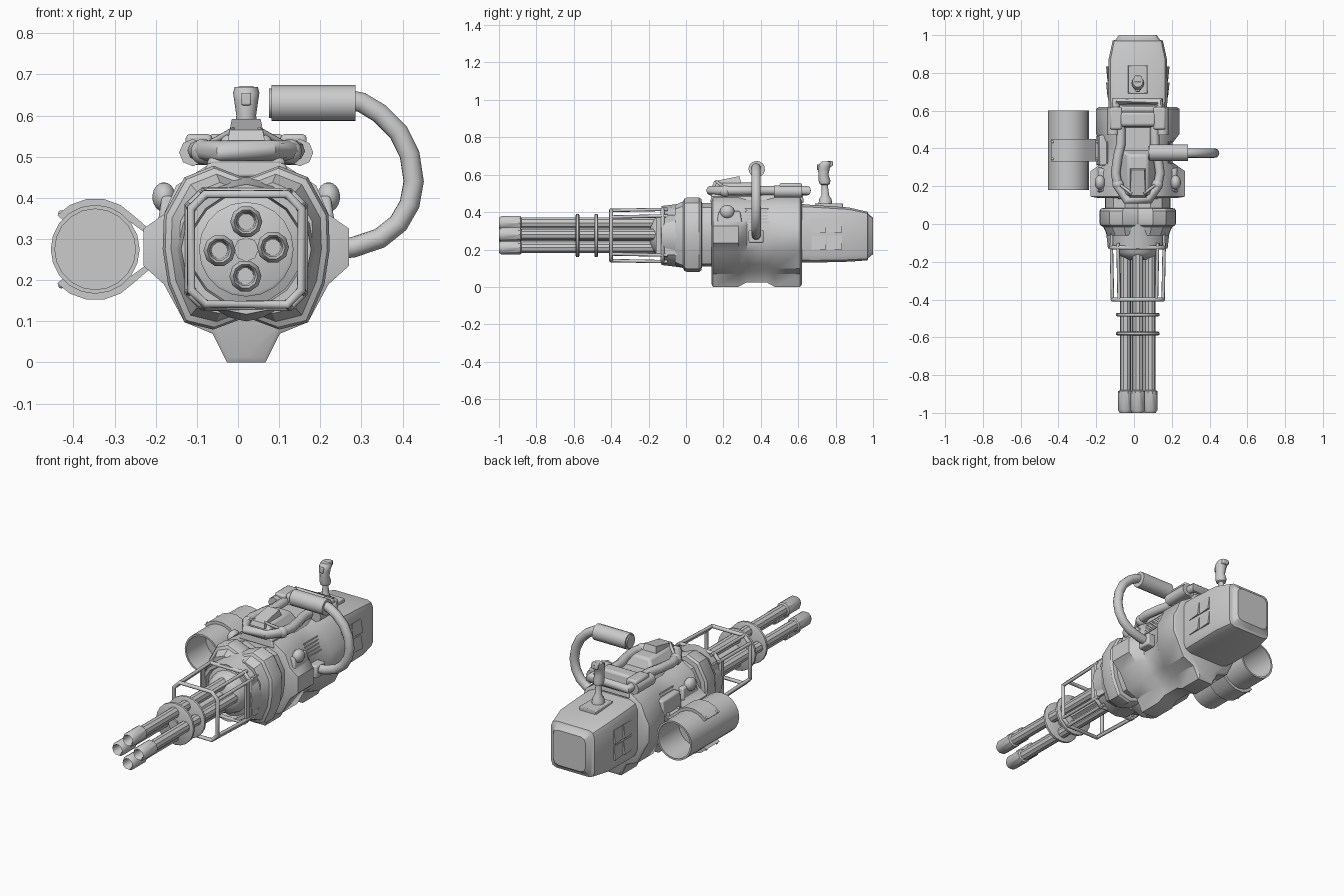
import bpy, bmesh, math
from mathutils import Vector

if "Cube" in bpy.data.objects:
    bpy.data.objects.remove(bpy.data.objects["Cube"])

CX, CZ = 0.02, 0.275          # main axis of the weapon
grey = bpy.data.materials.new("grey metal")
grey.diffuse_color = (0.6, 0.6, 0.6, 1)
grey.use_nodes = True
grey.node_tree.nodes["Principled BSDF"].inputs["Base Color"].default_value = grey.diffuse_color


def finish(name, bm, smooth=35):
    bmesh.ops.recalc_face_normals(bm, faces=bm.faces)
    me = bpy.data.meshes.new(name)
    bm.to_mesh(me)
    bm.free()
    ob = bpy.data.objects.new(name, me)
    bpy.context.collection.objects.link(ob)
    me.materials.append(grey)
    if smooth:
        bpy.ops.object.select_all(action='DESELECT')
        ob.select_set(True)
        bpy.context.view_layer.objects.active = ob
        bpy.ops.object.shade_smooth_by_angle(angle=math.radians(smooth))
    return ob


def loft(name, rings, caps=True, closed=False, smooth=35):
    """Skin a list of equal-length point rings."""
    bm = bmesh.new()
    vs = [[bm.verts.new(p) for p in r] for r in rings]
    n = len(vs[0])
    pairs = list(zip(vs, vs[1:])) + ([(vs[-1], vs[0])] if closed else [])
    for a, b in pairs:
        for i in range(n):
            j = (i + 1) % n
            bm.faces.new((a[i], a[j], b[j], b[i]))
    if caps and not closed:
        bm.faces.new(vs[0])
        bm.faces.new(vs[-1])
    return finish(name, bm, smooth)


def turned(name, prof, x=CX, z=CZ, n=16, closed=False, smooth=35):
    """Turn a (y, radius) profile about an axis along y."""
    rings = [[(x + r * math.cos(2 * math.pi * i / n), y, z + r * math.sin(2 * math.pi * i / n))
              for i in range(n)] for y, r in prof]
    return loft(name, rings, True, closed, smooth)


def mirrored(half, y):
    """Full cross-section from a right half listed bottom to top, both ends on the axis."""
    return [(CX + a, y, z) for a, z in half] + [(CX - a, y, z) for a, z in half[-2:0:-1]]


def tube(name, pts, r, cyclic=False, sides=8):
    """Sweep a circle along a path."""
    P = [Vector(p) for p in pts]
    rings, n, prev = [], len(P), None
    for i, p in enumerate(P):
        a = P[i - 1] if i or cyclic else p
        b = P[(i + 1) % n] if i < n - 1 or cyclic else p
        t = ((b - p).normalized() + (p - a).normalized()).normalized()
        u = prev if prev else t.orthogonal()
        u = (u - t * u.dot(t)).normalized()
        prev, v = u, t.cross(u)
        rings.append([p + r * (math.cos(k) * u + math.sin(k) * v)
                      for k in (2 * math.pi * j / sides for j in range(sides))])
    return loft(name, rings, True, cyclic, 50)


def box(name, x, y, z, top=(1, 1), bevel=0.0):
    """Box from three ranges; top scales the upper face in x and y."""
    mx, my = sum(x) / 2, sum(y) / 2
    corner = ((0, 0), (1, 0), (1, 1), (0, 1))
    low = [(x[i], y[j], z[0]) for i, j in corner]
    up = [(mx + (x[i] - mx) * top[0], my + (y[j] - my) * top[1], z[1]) for i, j in corner]
    ob = loft(name, [low, up])
    if bevel:
        m = ob.modifiers.new("bevel", 'BEVEL')
        m.width, m.segments = bevel, 2
    return ob


def ball(name, p, r, scale=(1, 1, 1)):
    bm = bmesh.new()
    bmesh.ops.create_uvsphere(bm, u_segments=14, v_segments=9, radius=r)
    for v in bm.verts:
        v.co = Vector([v.co[i] * scale[i] + p[i] for i in range(3)])
    return finish(name, bm, 60)


# barrels: four hollow tubes with thicker muzzles
for i, (x, z) in enumerate(((0.02, 0.342), (0.085, 0.28), (0.018, 0.21), (-0.045, 0.272))):
    turned(f"barrel_{i}", [(-0.85, 0.02), (-0.99, 0.024), (-1, 0.03), (-0.985, 0.039),
                           (-0.885, 0.039), (-0.88, 0.03), (-0.1, 0.03)], x, z, 10)
# barrel clamp discs
for i, y in enumerate((-0.58, -0.48)):
    turned(f"barrel_disc_{i}", [(y - .01, .108), (y - .006, .115), (y + .006, .115), (y + .01, .108)], n=20)
turned("barrel_core", [(-0.6, 0.03), (-0.1, 0.03)], n=8)

# rotor cone and front housing
turned("rotor_cone", [(-0.19, .05), (-0.17, .09), (-0.15, .105), (-0.11, .115), (-0.1, .14), (-0.02, .15)], n=20)
turned("front_housing", [(-0.07, .13), (-0.13, .14), (-0.13, .158), (-0.06, .166), (0.0, .175)], n=16)

# protective cage: front and rear frames joined by bars
def frame(y, h, c):
    return [(CX + a, y, CZ + b) for a, b in ((h - c, -h), (h, c - h), (h, h - c), (h - c, h),
                                             (c - h, h), (-h, h - c), (-h, c - h), (c - h, -h))]
tube("cage_front", frame(-0.4, 0.134, 0.035), 0.011, True)
tube("cage_rear", frame(-0.125, 0.14, 0.035), 0.011, True)
for i, (a, b) in enumerate(zip(frame(-0.4, 0.134, 0.035), frame(-0.1, 0.14, 0.035))):
    tube(f"cage_bar_{i}", [a, b], 0.009)
for s in (-1, 1):
    box(f"cage_plate_{s}", (CX + s * .138 - .006, CX + s * .138 + .006), (-0.16, -0.02), (0.17, 0.385))

# notched collar with spiked fins reaching forward
collar = ((0, .11), (.08, .08), (.15, .097), (.19, .19), (.203, .275), (.2, .36), (.15, .45), (.08, .478), (0, .447))
def grown(k):
    return [(a * k, CZ + (z - CZ) * k) for a, z in collar]
loft("collar", [mirrored(grown(k), y) for y, k in ((-.06, .8), (-.015, .9), (-.008, .97), (.005, 1),
                                                   (.07, 1), (.082, .96), (.085, .86))], smooth=30)
loft("neck", [mirrored(grown(.85), y) for y in (.08, .16)])

# main body: bulging sections with keel, side wings and a slim waist
wing = ((0, 0), (.047, 0), (.082, .07), (.15, .098), (.2, .19), (.25, .235), (.25, .325), (.2, .36), (.17, .43), (.09, .482), (0, .49))
back = ((0, 0), (.047, 0), (.082, .07), (.15, .098), (.195, .19), (.22, .235), (.22, .325), (.195, .37), (.17, .43), (.09, .482), (0, .49))
waist = ((0, .025), (.043, .025), (.07, .085), (.13, .12), (.17, .19), (.185, .235), (.185, .325), (.18, .36), (.155, .43), (.08, .48), (0, .49))
small = [(a * .93, CZ + (z - CZ) * .95) for a, z in back]
loft("main_body", [mirrored(s, y) for s, y in ((small, .137), (wing, .145), (wing, .28), (waist, .325),
                                               (waist, .43), (back, .475), (back, .61), (small, .62))], smooth=40)

# tapered rear box
def rounded(y, h, z0, z1, c):
    return mirrored(((0, z0), (h - c, z0), (h - c * .3, z0 + c * .3), (h, z0 + c),
                     (h, z1 - c), (h - c * .3, z1 - c * .3), (h - c, z1), (0, z1)), y)
loft("rear_box", [rounded(.6, .155, .13, .445, .05), rounded(.68, .157, .13, .438, .04),
                  rounded(.87, .155, .135, .425, .035), rounded(.97, .133, .142, .402, .03),
                  rounded(.975, .118, .155, .39, .03), rounded(1.0, .1, .175, .37, .03)], smooth=30)

for s in (-1, 1):
    # rear louvres: flared shutters with frames
    for k, z in enumerate((.2, .29)):
        for j, y in enumerate((.67, .755)):
            inn, out = CX + s * .14, CX + s * .168
            loft(f"rear_louvre_{s}_{k}_{j}", [
                [(inn, y, z), (inn, y + .078, z), (out, y + .078, z), (CX + s * .16, y, z)],
                [(inn, y, z + .075), (inn, y + .078, z + .075), (CX + s * .158, y + .078, z + .075),
                 (CX + s * .158, y, z + .075)]])
    # waist vents
    for k in range(5):
        z = .342 + k * .017
        w = CX + s * (.187 - k * .006)
        box(f"vent_slat_{s}_{k}", sorted((CX + s * .12, w)), (.3, .45), (z, z + .009))
    # shoulder knobs on small mounts
    ball(f"shoulder_knob_{s}", (CX + s * .2, .22, .402), .036, (.8, 1.1, 1))
    box(f"knob_mount_{s}", (CX + s * .18 - .035, CX + s * .18 + .035), (.165, .3), (.34, .405), (.7, .85), .008)

# top cover, hump and sight block
box("top_cover", (CX - .11, CX + .11), (.13, .63), (.45, .505), (.75, .97), .008)
box("top_hump", (CX - .1, CX + .1), (.13, .4), (.48, .558), (.5, .75), .012)
loft("sight_block", [[(CX + a, y, z) for a, y, z in r] for r in (
    ((-.045, .14, .54), (.045, .14, .54), (.045, .3, .54), (-.045, .3, .54)),
    ((-.04, .15, .565), (.04, .15, .565), (.035, .285, .592), (-.035, .285, .592)))])
box("rear_saddle", (CX - .11, CX + .11), (.51, .6), (.49, .555), (.85, .8), .012)

# rail loop around the top
half = ((.06, .13), (.105, .2), (.118, .27), (.105, .36), (.09, .42), (.09, .5), (.115, .6), (.115, .65))
rail = [(CX + a, y, .515) for a, y in half] + [(CX - a, y, .515) for a, y in half[::-1]]
tube("top_rail", rail, .025, True)
for s in (-1, 1):
    ball(f"rail_joint_{s}", (CX + s * .105, .21, .512), .031)
    box(f"rail_clamp_{s}", (CX + s * .115 - .032, CX + s * .115 + .032), (.5, .62), (.48, .555), bevel=.01)
    tube(f"rear_rail_end_{s}", [(CX + s * .13, .47, .51), (CX + s * .13, .62, .51)], .033)
    tube(f"cover_strut_{s}", [(CX + s * .11, .22, .52), (CX + s * .03, .16, .565)], .008)

# carry handle: padded grip on a curved arm
arm = ((.27, .638), (.3, .632), (.345, .605), (.39, .56), (.417, .505), (.427, .44), (.417, .385),
       (.39, .338), (.345, .302), (.28, .28), (.16, .268))
tube("handle_arm", [(x, .375, z) for x, z in arm], .025, sides=12)
tube("handle_grip", [(x, .378, .63) for x in (.082, .285)], .044, sides=14)
tube("grip_cap", [(x, .378, .63) for x in (.075, .09)], .036, sides=14)
box("arm_mount", (.15, .25), (.335, .415), (.235, .305), bevel=.008)

# control stick on a base plate
box("stick_base", (CX - .052, CX + .052), (.69, .84), (.42, .447), bevel=.004)
loft("stick", [[(CX + r * math.cos(a), y + r * 1.1 * math.sin(a), z) for a in (math.pi * k / 6 for k in range(12))]
               for z, y, r in ((.44, .745, .034), (.47, .745, .03), (.49, .745, .018), (.545, .742, .015),
                               (.55, .742, .025), (.57, .74, .029), (.6, .735, .024), (.635, .737, .029),
                               (.655, .745, .032), (.67, .755, .028))], smooth=45)
box("stick_trigger", (CX - .012, CX + .012), (.7, .725), (.625, .655), bevel=.004)
box("stick_thumb_rest", (CX - .02, CX + .02), (.75, .785), (.645, .672), bevel=.006)

# side canister: open tube with inner wall
KX, KZ = -.347, .275
turned("canister", [(.35, .098), (.18, .098), (.18, .108), (.6, .108), (.6, .098), (.42, .098)], KX, KZ, 20)

# strap plates from the canister to the body, with rivets
for s in (-1, 1):
    def arc(r):
        return [(KX + r * math.cos(a), KZ + s * r * math.sin(a))
                for a in (math.radians(d) for d in (138, 120, 100, 80, 60, 42))]
    path = arc(.124) + [(-.205, KZ + s * .04), (-.12, KZ + s * .075)]
    inner = arc(.106) + [(-.205, KZ + s * .025), (-.12, KZ + s * .06)]
    section = path + inner[::-1]
    loft(f"canister_strap_{s}", [[(x, y, z) for x, z in section] for y in (.33, .45)])
    for i, y in enumerate((.345, .435)):
        for j, (x, z) in enumerate((path[0], path[-2])):
            ball(f"strap_rivet_{s}_{i}_{j}", (x + .01, y, z + s * .004), .008)
box("canister_mount", (-.2, -.12), (.31, .47), (.22, .4), (.6, 1), .008)
